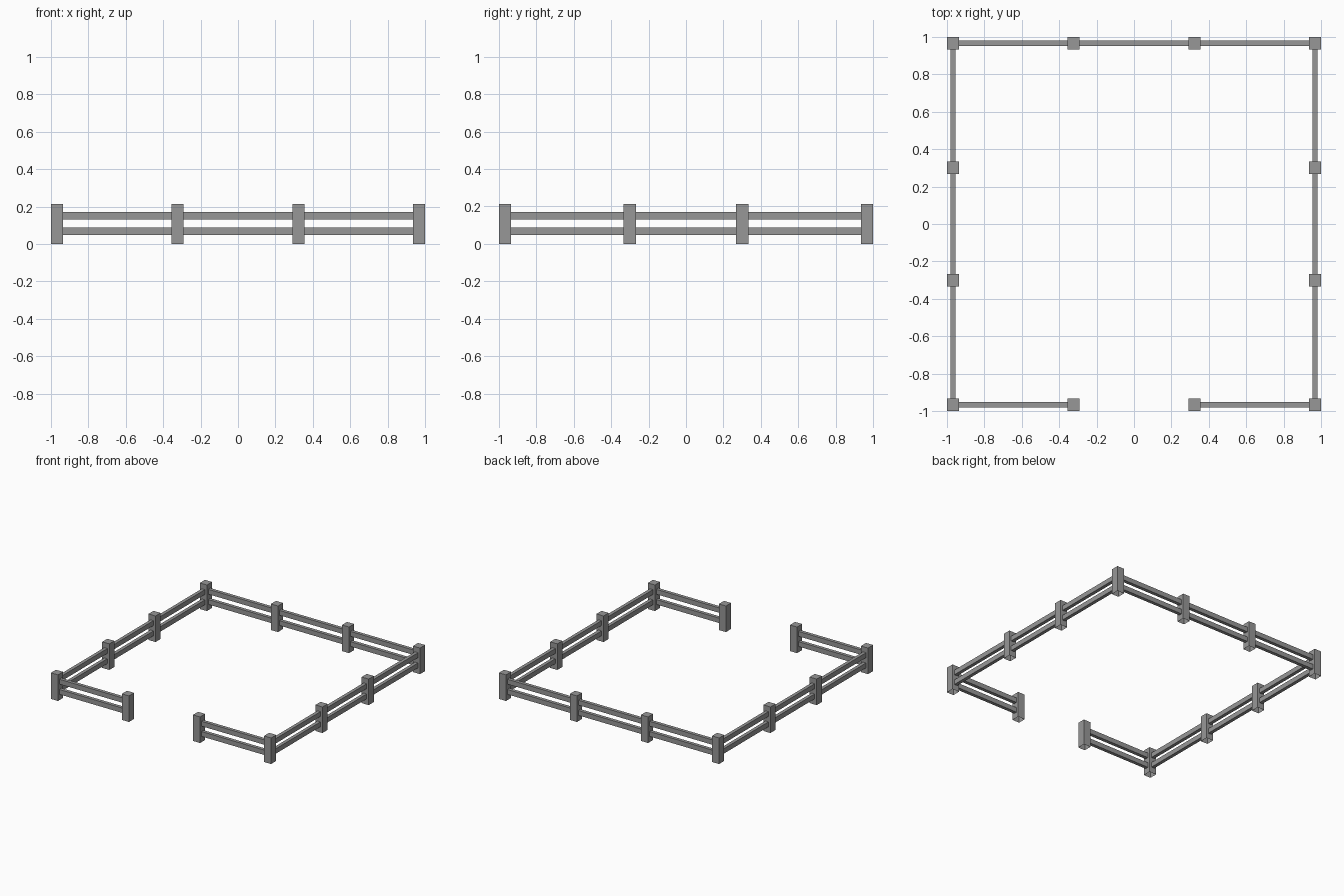
import bpy
import bmesh

if "Cube" in bpy.data.objects:
    bpy.data.objects.remove(bpy.data.objects["Cube"])

POST_X, POST_Y, HEIGHT = 0.064, 0.066, 0.214   # post size
RAIL_T, RAIL_H = 0.028, 0.040                  # rail thickness and height
RAIL_Z = (0.067, 0.151)                        # rail centre heights
EX, EY, XI, YI = 0.968, 0.966, 0.323, 0.30     # corner and intermediate posts

wood = bpy.data.materials.new("dark_grey")
wood.diffuse_color = (0.31, 0.31, 0.31, 1)
wood.use_nodes = True
wood.node_tree.nodes["Principled BSDF"].inputs["Base Color"].default_value = wood.diffuse_color


def box(name, centre, size, open_bottom=False):
    bpy.ops.mesh.primitive_cube_add(size=1, location=centre)
    ob = bpy.context.object
    ob.name = name
    ob.scale = size
    bpy.ops.object.transform_apply(location=False, rotation=False, scale=True)
    ob.data.materials.append(wood)
    if open_bottom:
        bm = bmesh.new()
        bm.from_mesh(ob.data)
        under = [f for f in bm.faces if f.normal.z < -0.5]
        bmesh.ops.delete(bm, geom=under, context='FACES_ONLY')
        bm.to_mesh(ob.data)
        bm.free()
    return ob


def rails(a, b):
    # pair of horizontal rails spanning the gap between two posts
    (ax, ay), (bx, by) = a, b
    along_x = abs(bx - ax) > abs(by - ay)
    sx = abs(bx - ax) - POST_X + 0.004 if along_x else RAIL_T
    sy = RAIL_T if along_x else abs(by - ay) - POST_Y + 0.004
    for z in RAIL_Z:
        box("rail", ((ax + bx) / 2, (ay + by) / 2, z), (sx, sy, RAIL_H))


# posts in order round the pen, starting and ending at the front opening
path = [(XI, -EY), (EX, -EY), (EX, -YI), (EX, YI), (EX, EY), (XI, EY),
        (-XI, EY), (-EX, EY), (-EX, YI), (-EX, -YI), (-EX, -EY), (-XI, -EY)]

# posts stand on the ground with no underside
for x, y in path:
    box("post", (x, y, HEIGHT / 2), (POST_X, POST_Y, HEIGHT), open_bottom=True)

# rails between neighbouring posts, leaving the gateway open
for a, b in zip(path, path[1:]):
    rails(a, b)
